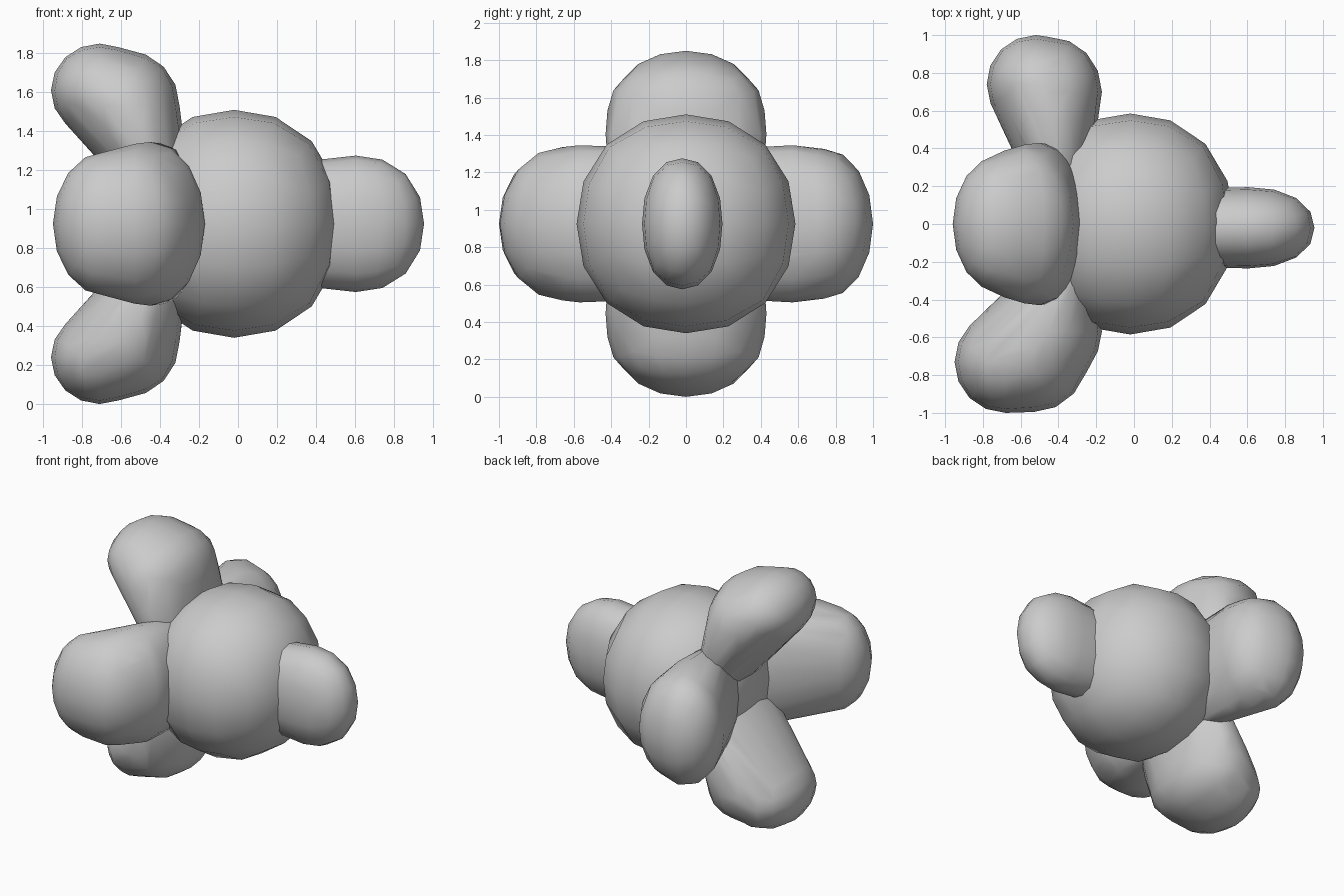
import bpy, bmesh, math
from mathutils import Vector

if "Cube" in bpy.data.objects:
    bpy.data.objects.remove(bpy.data.objects["Cube"])

MID = 0.925  # height of the centre line


def ball_points(center, radii, p=2.0, n=4):
    """Quad ball with 4*n sides round; p above 2 makes it boxier."""
    bm = bmesh.new()
    bmesh.ops.create_cube(bm, size=2)
    bmesh.ops.subdivide_edges(bm, edges=bm.edges[:], cuts=n - 1, use_grid_fill=True)
    for v in bm.verts:
        d = Vector([math.tan(c * math.pi / 4) for c in v.co])
        d /= sum(abs(c) ** p for c in d) ** (1 / p)
        v.co = Vector([c + r * k for c, r, k in zip(center, radii, d)])
    return bm


def finish(bm, name):
    bmesh.ops.recalc_face_normals(bm, faces=bm.faces[:])
    for f in bm.faces:
        f.smooth = True
    mesh = bpy.data.meshes.new(name)
    bm.to_mesh(mesh)
    bm.free()
    ob = bpy.data.objects.new(name, mesh)
    bpy.context.collection.objects.link(ob)
    return ob


def lobe(name, balls, p=2.0):
    """Rounded limb: the skin stretched over balls given as (center, radii)."""
    bm = bmesh.new()
    for c, r in balls:
        src = ball_points(c, r, p)
        for v in src.verts:
            bm.verts.new(v.co)
        src.free()
    bmesh.ops.convex_hull(bm, input=bm.verts[:])
    loose = [v for v in bm.verts if not v.link_faces]
    bmesh.ops.delete(bm, geom=loose, context='VERTS')
    bmesh.ops.join_triangles(bm, faces=bm.faces[:], angle_face_threshold=0.5,
                             angle_shape_threshold=0.8)
    return finish(bm, name)


# Round body with a flattened back
body = ball_points((-0.02, 0, MID), (0.55, 0.585, 0.585), 2.15)
for v in body.verts:
    v.co.x = max(v.co.x, -0.53)
finish(body, "body")

# Flat rounded nose
lobe("nose", [((0.605, -0.02, MID), (0.35, 0.215, 0.35)),
              ((0.38, -0.02, MID), (0.2, 0.21, 0.325))], 2.2)

# Upper and lower lobes, mirrored about the centre line
for name, s in (("upper_lobe", 1), ("lower_lobe", -1)):
    lobe(name, [((-0.71, 0, MID + s * 0.685), (0.25, 0.36, 0.24)),
                ((-0.58, 0, MID + s * 0.605), (0.28, 0.42, 0.285)),
                ((-0.50, 0, MID + s * 0.48), (0.19, 0.43, 0.19)),
                ((-0.40, 0, MID + s * 0.20), (0.15, 0.41, 0.15))])

# Side lobes; the front one splays further back
lobe("rear_side_lobe", [((-0.52, 0.74, MID), (0.26, 0.26, 0.40)),
                        ((-0.45, 0.70, MID), (0.28, 0.29, 0.40)),
                        ((-0.43, 0.57, MID), (0.24, 0.24, 0.42)),
                        ((-0.39, 0.20, MID), (0.15, 0.15, 0.40))])
lobe("front_side_lobe", [((-0.68, -0.73, MID), (0.27, 0.27, 0.37)),
                         ((-0.53, -0.66, MID), (0.30, 0.335, 0.41)),
                         ((-0.45, -0.57, MID), (0.28, 0.27, 0.42)),
                         ((-0.38, -0.30, MID), (0.17, 0.17, 0.41))])
